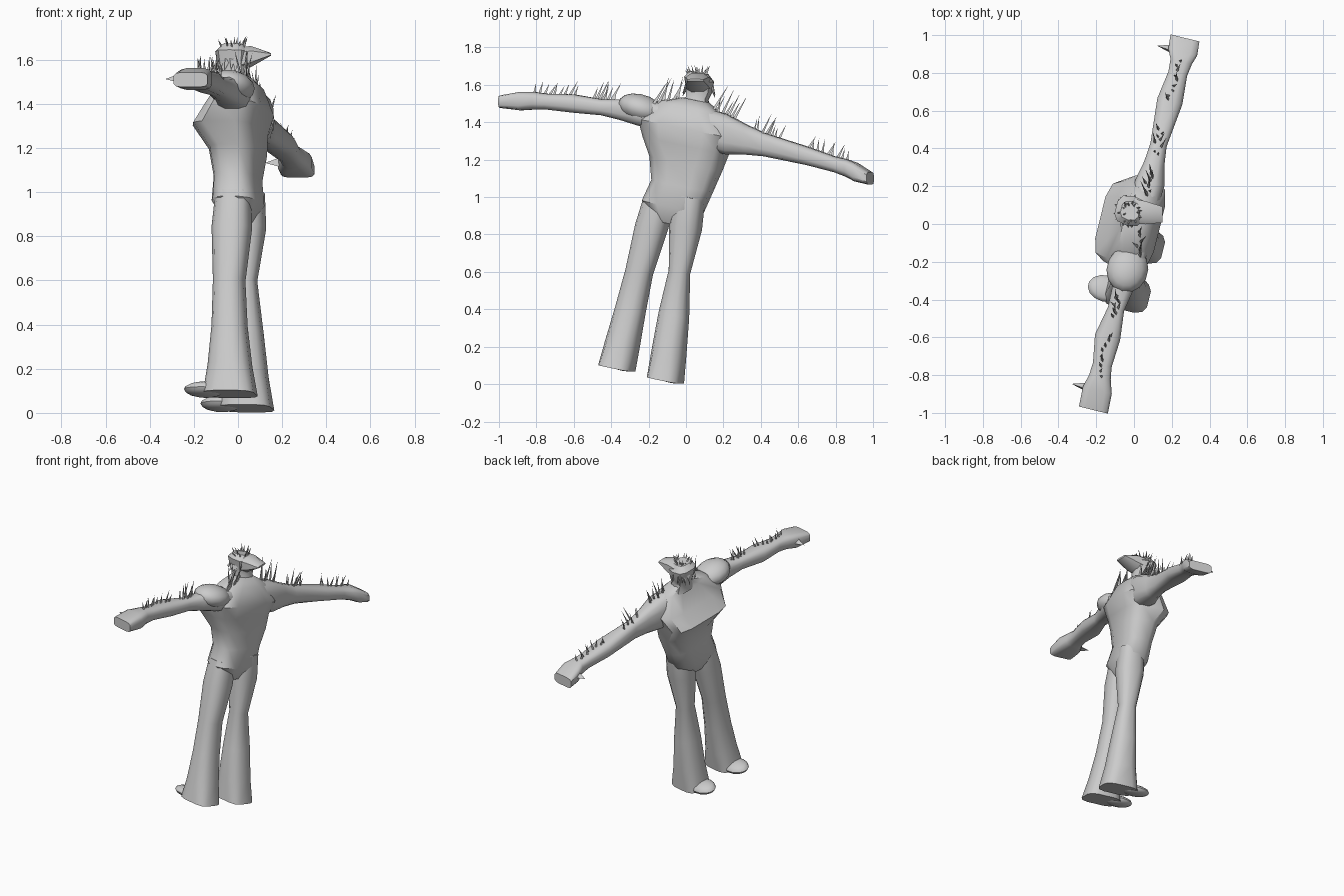
import bpy
import bmesh
import math
import random
from mathutils import Vector

random.seed(4)
if "Cube" in bpy.data.objects:
    bpy.data.objects.remove(bpy.data.objects["Cube"])

grey = bpy.data.materials.new("light_grey")
grey.use_nodes = True
grey.diffuse_color = (.6, .6, .6, 1)
grey.node_tree.nodes["Principled BSDF"].inputs["Base Color"].default_value = grey.diffuse_color

# Body directions: the figure looks mostly along -x and leans to one side
FRONT = Vector((-.97, .24, 0))
SIDE = Vector((.24, .97, -.2))
ACROSS = Vector((0, 1, 0))
UP = Vector((0, 0, 1))
CHEST = Vector((.02, 0, 1.4))
FACE = Vector((-.02, .07, 1.6))


def finish(bm, name, smooth=True):
    bmesh.ops.recalc_face_normals(bm, faces=bm.faces)
    mesh = bpy.data.meshes.new(name)
    bm.to_mesh(mesh)
    bm.free()
    mesh.materials.append(grey)
    obj = bpy.data.objects.new(name, mesh)
    bpy.context.collection.objects.link(obj)
    if smooth:
        bpy.ops.object.select_all(action='DESELECT')
        obj.select_set(True)
        bpy.context.view_layer.objects.active = obj
        bpy.ops.object.shade_smooth_by_angle(angle=math.radians(40))


def loft(name, sections, a_dir, b_dir, sides=12, roundness=.7):
    """Skin rings given as (centre, half size a, half size b[, own roundness])."""
    bm = bmesh.new()
    rings = []
    for centre, a, b, *own in sections:
        power = own[0] if own else roundness
        ring = []
        for i in range(sides):
            turn = math.tau * (i + .5) / sides
            c, s = (math.copysign(abs(v) ** power, v) for v in (math.cos(turn), math.sin(turn)))
            ring.append(bm.verts.new(Vector(centre) + a_dir * a * c + b_dir * b * s))
        rings.append(ring)
    for low, high in zip(rings, rings[1:]):
        for i in range(sides):
            j = (i + 1) % sides
            bm.faces.new((low[i], low[j], high[j], high[i]))
    bm.faces.new(rings[0])
    bm.faces.new(rings[-1])
    finish(bm, name)


def ball(name, centre, depth, width, height):
    bm = bmesh.new()
    bmesh.ops.create_uvsphere(bm, u_segments=14, v_segments=8, radius=1)
    for v in bm.verts:
        x, y, z = v.co
        v.co = centre + FRONT * x * depth + SIDE * y * width + UP * z * height
    finish(bm, name)


def add_spike(bm, base, tip, width=.01):
    axis = (tip - base).normalized()
    across = axis.orthogonal().normalized() * width
    other = axis.cross(across)
    foot = [bm.verts.new(base + across * math.cos(turn) + other * math.sin(turn))
            for turn in (0, math.tau / 3, -math.tau / 3)]
    top = bm.verts.new(tip)
    bm.faces.new(foot)
    for i in range(3):
        bm.faces.new((foot[i], foot[i - 1], top))


def spike_row(name, start, end, count, height):
    bm = bmesh.new()
    for i in range(count):
        base = start.lerp(end, i / (count - 1))
        base.x += random.uniform(-.015, .015)
        lean = Vector((random.uniform(-.3, .3), random.uniform(.1, .6), 1))
        add_spike(bm, base, base + lean * height * random.uniform(.7, 1.2))
    finish(bm, name, smooth=False)


def leg(side, hip, knee, hem, knee_size):
    """Flared trouser leg with a boxy hem and a rounded toe peeking out."""
    hip, knee, hem = Vector(hip), Vector(knee), Vector(hem)
    loft(side + "_leg", [
        (hip, .08, .08),
        (hip.lerp(knee, .4), .09, .085),
        (knee, knee_size, knee_size),
        (knee.lerp(hem, .4), .08, .08),
        (knee.lerp(hem, .75), .1, .09),
        (hem, .12, .09, .55)], FRONT, SIDE, roundness=.8)
    ball(side + "_toe", hem + FRONT * .12 + UP * .02, .095, .07, .034)


def arm(side, path, thick, spike):
    """Arm through shoulder, biceps, elbow, wrist and fist, with thumb and spikes."""
    shoulder, biceps, elbow, wrist, fist = (Vector(p) for p in path)
    knuckle = wrist.lerp(fist, .4)
    loft(side + "_arm", [
        (shoulder.lerp(CHEST, .5), .08, thick),
        (shoulder, .08, thick),
        (shoulder.lerp(biceps, .5), .056, thick * .75),
        (biceps, .045, thick * .58),
        (elbow, .07, .05),
        (elbow.lerp(wrist, .7), .052, .043),
        (wrist, .06, .048),
        (knuckle, .08, .05, .5),
        (fist, .08, .034, .45)], FRONT, UP)
    bm = bmesh.new()
    add_spike(bm, knuckle + FRONT * .06, knuckle + FRONT * .14, .028)
    finish(bm, side + "_thumb")
    lift = UP * .03
    spike_row(side + "_upper_arm_spikes", biceps.lerp(shoulder, .3) + lift,
              biceps.lerp(elbow, .3) + lift, 8, spike)
    spike_row(side + "_forearm_spikes", elbow + lift, wrist + lift, 9, spike * .8)


# Torso, from hips to the base of the neck
loft("torso", [
    ((0, -.09, .86), .06, .07),
    ((0, -.07, .95), .11, .165),
    ((0, -.02, 1.06), .1, .165),
    ((0, 0, 1.18), .12, .195),
    ((-.035, 0, 1.28), .15, .225, .5),
    ((.01, 0, 1.37), .13, .255, .55),
    ((.02, .02, 1.48), .085, .175),
    ((0, .05, 1.52), .06, .07)], FRONT, SIDE)

# Limbs
leg("right", (-.02, -.14, 1), (-.04, -.25, .6), (-.035, -.37, .085), .072)
leg("left", (.04, .02, 1), (.03, -.035, .6), (.04, -.11, .02), .056)
arm("right", [(-.03, -.25, 1.455), (-.095, -.45, 1.48), (-.14, -.6, 1.5),
              (-.18, -.81, 1.515), (-.215, -.985, 1.51)], .075, .1)
arm("left", [(.085, .22, 1.335), (.13, .42, 1.28), (.19, .65, 1.22),
             (.25, .86, 1.155), (.27, .985, 1.1)], .11, .11)
ball("shoulder_pad", Vector((-.035, -.24, 1.475)), .11, .125, .075)

# Head, neck and swept-back crest
loft("head", [
    ((0, .06, 1.47), .07, .075),
    ((-.01, .06, 1.53), .06, .06),
    (FACE - UP * .03, .07, .07),
    (FACE + UP * .03, .08, .08),
    (FACE + UP * .065, .05, .05)], FRONT, SIDE, sides=10)
loft("crest", [
    (FACE, .07, .06),
    ((.06, .06, 1.615), .065, .05),
    ((.15, .05, 1.625), .045, .006)], ACROSS, UP, sides=8)

# Shoulder spikes
spike_row("right_shoulder_spikes", CHEST + Vector((0, -.17, .1)),
          CHEST + Vector((0, -.05, .1)), 6, .13)
spike_row("left_shoulder_spikes", CHEST + Vector((.04, .14, .05)),
          CHEST + Vector((.07, .25, 0)), 8, .13)

# Hair standing on the crown, and strands drooping around the face
hair, strands = bmesh.new(), bmesh.new()
for i in range(16):
    out = Vector((math.cos(i * 2.4), math.sin(i * 2.4), 0))
    crown = FACE + UP * .045 + out * random.uniform(.02, .055)
    add_spike(hair, crown, crown + out * .025 + UP * random.uniform(.03, .065))
    if out.x < .4:
        cheek = FACE + out * .065
        add_spike(strands, cheek, cheek + out * .025 - UP * random.uniform(.04, .08), .015)
finish(hair, "hair_spikes", smooth=False)
finish(strands, "face_strands", smooth=False)
